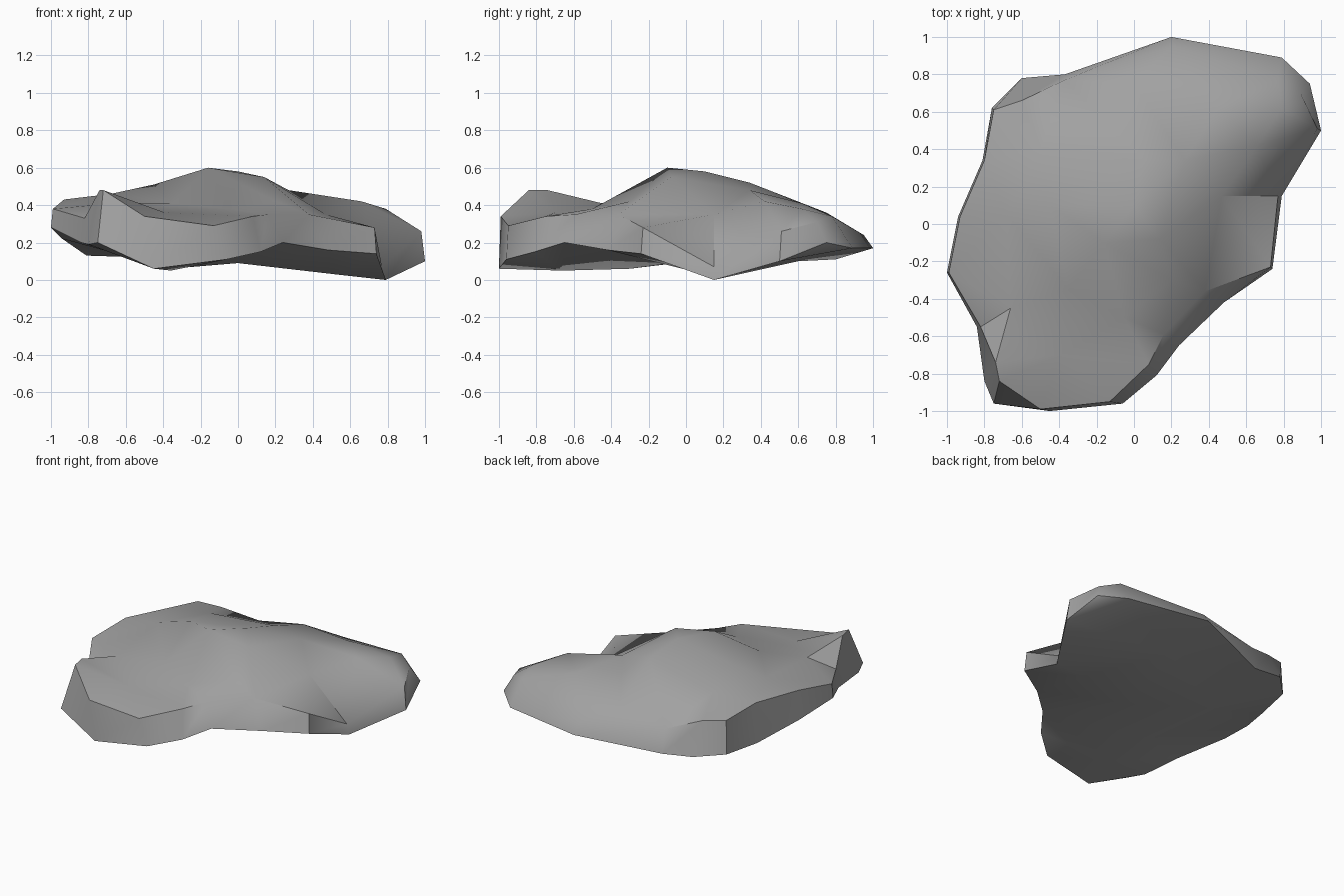
import bpy
import bmesh
import math
from mathutils import Vector
from mathutils.geometry import delaunay_2d_cdt

cube = bpy.data.objects.get("Cube")
if cube:
    bpy.data.objects.remove(cube, do_unlink=True)


def make_material(name, colour):
    material = bpy.data.materials.new(name)
    material.use_nodes = True
    material.diffuse_color = colour
    shader = material.node_tree.nodes["Principled BSDF"]
    shader.inputs["Base Color"].default_value = colour
    shader.inputs["Roughness"].default_value = 0.9
    return material


# Lower edge of the slab, anticlockwise seen from above
lower_rim = [
    (1, .5, .1), (.94, .75, .2), (.79, .89, .17), (.2, 1, .17),
    (-.37, .8, .11), (-.6, .78, .14), (-.76, .62, .14), (-.81, .34, .13),
    (-.94, .04, .22), (-1, -.26, .28), (-.84, -.55, .2), (-.8, -.84, .19),
    (-.75, -.96, .2), (-.45, -1, .06), (-.06, -.96, .11), (.12, -.81, .15),
    (.24, -.65, .2), (.48, -.42, .16), (.74, -.24, .14), (.79, .15, 0),
]

# Upper edge of the broken sides, one point above each lower point
upper_rim = [
    (.98, .51, .26), (.89, .7, .31), (.77, .78, .34), (.2, .95, .24),
    (-.37, .77, .28), (-.6, .66, .36), (-.75, .61, .38), (-.8, .34, .42),
    (-.93, .04, .43), (-.99, -.26, .38), (-.82, -.55, .33), (-.74, -.74, .48),
    (-.72, -.84, .48), (-.5, -.99, .34), (-.13, -.95, .29), (.08, -.75, .34),
    (.16, -.59, .35), (.38, -.36, .35), (.73, -.23, .28), (.77, .15, .07),
]

# Peak, ridges and hollows of the top
top_points = [
    (-.16, -.1, .6), (0, .1, .58), (.14, -.08, .55), (.05, .34, .52),
    (.27, .34, .48), (.47, .15, .35), (.66, .42, .42), (.79, .62, .38),
    (-.45, .1, .51), (0, .75, .36), (-.5, .4, .44), (.45, .62, .41),
    (-.39, -.7, .36), (-.05, -.5, .38), (-.66, -.45, .41),
    (-.35, -.35, .41), (.2, -.3, .42), (-.68, .05, .46),
]

# Shallow undulation of the underside
base_points = [
    (-.36, -.66, .05), (-.36, -.3, .06), (0, -.07, .09),
    (.52, .1, .03), (.2, .6, .1), (-.5, .2, .12),
]


def add_cap(bm, rim, points, facing_up):
    """Fill a rim with triangles passing through the inner points."""
    verts = rim + [bm.verts.new(p) for p in points]
    flat = [Vector((v.co.x, v.co.y)) for v in verts]
    count = len(rim)
    border = [(i, (i + 1) % count) for i in range(count)]
    result = delaunay_2d_cdt(flat, border, [], 1, 1e-5)
    triangles, origins = result[2], result[3]
    for triangle in triangles:
        corners = [verts[origins[i][0]] for i in triangle]
        face = bm.faces.new(corners)
        face.normal_update()
        if (face.normal.z > 0) != facing_up:
            face.normal_flip()


def build_rock_slab():
    bm = bmesh.new()
    lower = [bm.verts.new(p) for p in lower_rim]
    upper = [bm.verts.new(p) for p in upper_rim]
    count = len(lower)

    # Broken sides
    for i in range(count):
        j = (i + 1) % count
        bm.faces.new((lower[i], lower[j], upper[j], upper[i]))

    # Top and underside
    add_cap(bm, upper, top_points, True)
    add_cap(bm, lower, base_points, False)
    bmesh.ops.recalc_face_normals(bm, faces=bm.faces)

    mesh = bpy.data.meshes.new("rock_slab")
    bm.to_mesh(mesh)
    bm.free()
    rock = bpy.data.objects.new("rock_slab", mesh)
    bpy.context.collection.objects.link(rock)
    return rock


rock = build_rock_slab()
rock.data.materials.append(make_material("stone grey", (.36, .36, .36, 1)))

# Soft worn surface with sharp broken edges
bpy.ops.object.select_all(action="DESELECT")
rock.select_set(True)
bpy.context.view_layer.objects.active = rock
bpy.ops.object.shade_smooth_by_angle(angle=math.radians(40))
